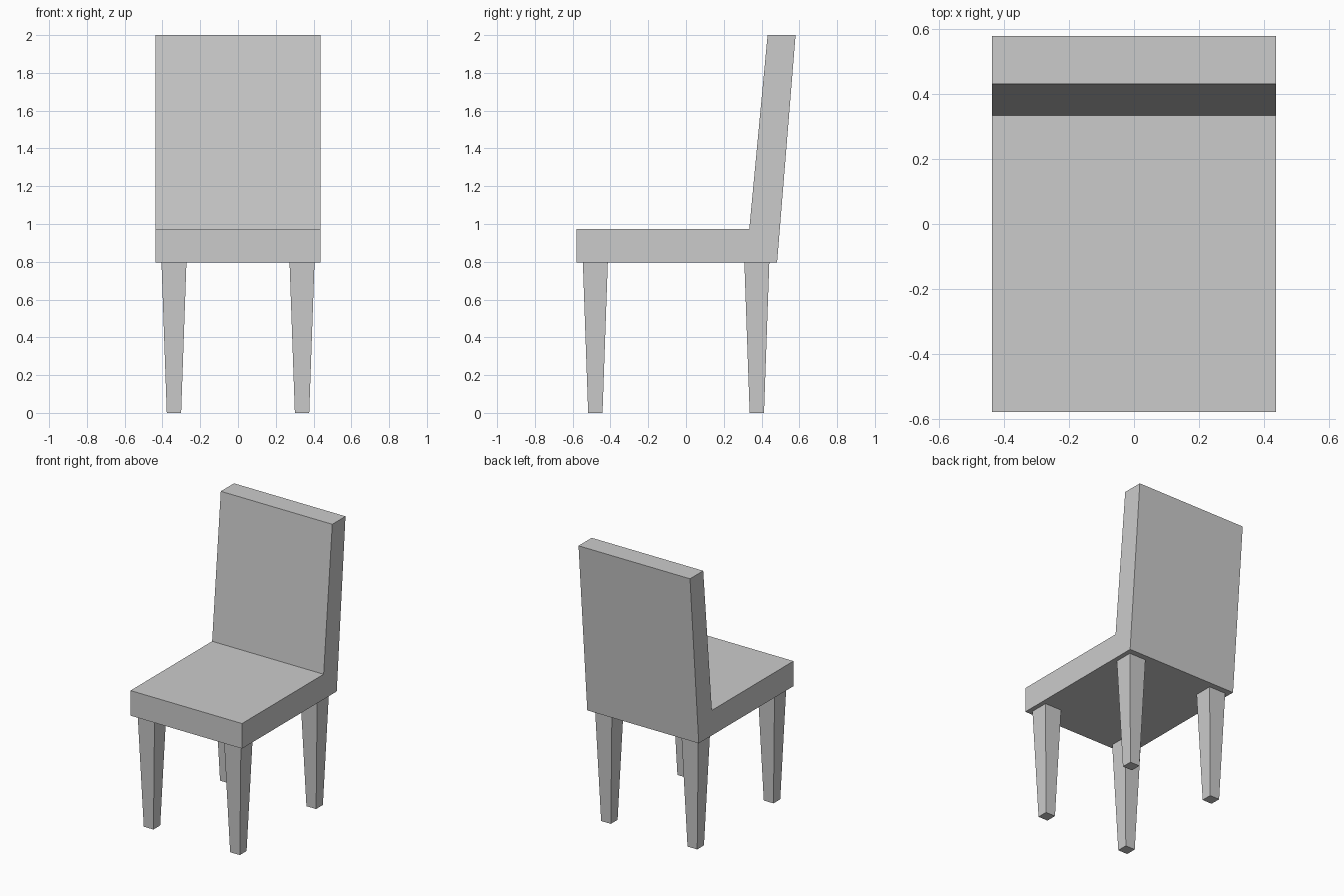
import bpy
import bmesh

if "Cube" in bpy.data.objects:
    bpy.data.objects.remove(bpy.data.objects["Cube"])

HALF_WIDTH = 0.4375
SEAT_BOTTOM = 0.795


def add_object(name, bm):
    bmesh.ops.recalc_face_normals(bm, faces=bm.faces)
    mesh = bpy.data.meshes.new(name)
    bm.to_mesh(mesh)
    bm.free()
    obj = bpy.data.objects.new(name, mesh)
    bpy.context.collection.objects.link(obj)


# Seat and leaning backrest: one L-shaped side profile (y, z) extruded across x
profile = [(-0.58, SEAT_BOTTOM), (0.482, SEAT_BOTTOM), (0.58, 2.0),
           (0.432, 2.0), (0.335, 0.973), (-0.58, 0.973)]
bm = bmesh.new()
side = bm.faces.new([bm.verts.new((-HALF_WIDTH, y, z)) for y, z in profile])
extruded = bmesh.ops.extrude_face_region(bm, geom=[side], use_keep_orig=True)
moved = [v for v in extruded["geom"] if isinstance(v, bmesh.types.BMVert)]
bmesh.ops.translate(bm, verts=moved, vec=(2 * HALF_WIDTH, 0, 0))
add_object("seat_and_backrest", bm)


# Square legs tapering towards the floor
def add_leg(name, x, y, top_half=0.066, foot_half=0.038):
    bm = bmesh.new()
    bmesh.ops.create_cube(bm, size=2)
    for v in bm.verts:
        top = v.co.z > 0
        half = top_half if top else foot_half
        v.co = (x + v.co.x * half, y + v.co.y * half, SEAT_BOTTOM if top else 0)
    add_object(name, bm)


for end, y in (("front", -0.48), ("back", 0.375)):
    for hand, x in (("left", -0.339), ("right", 0.339)):
        add_leg(f"{end}_{hand}_leg", x, y)
